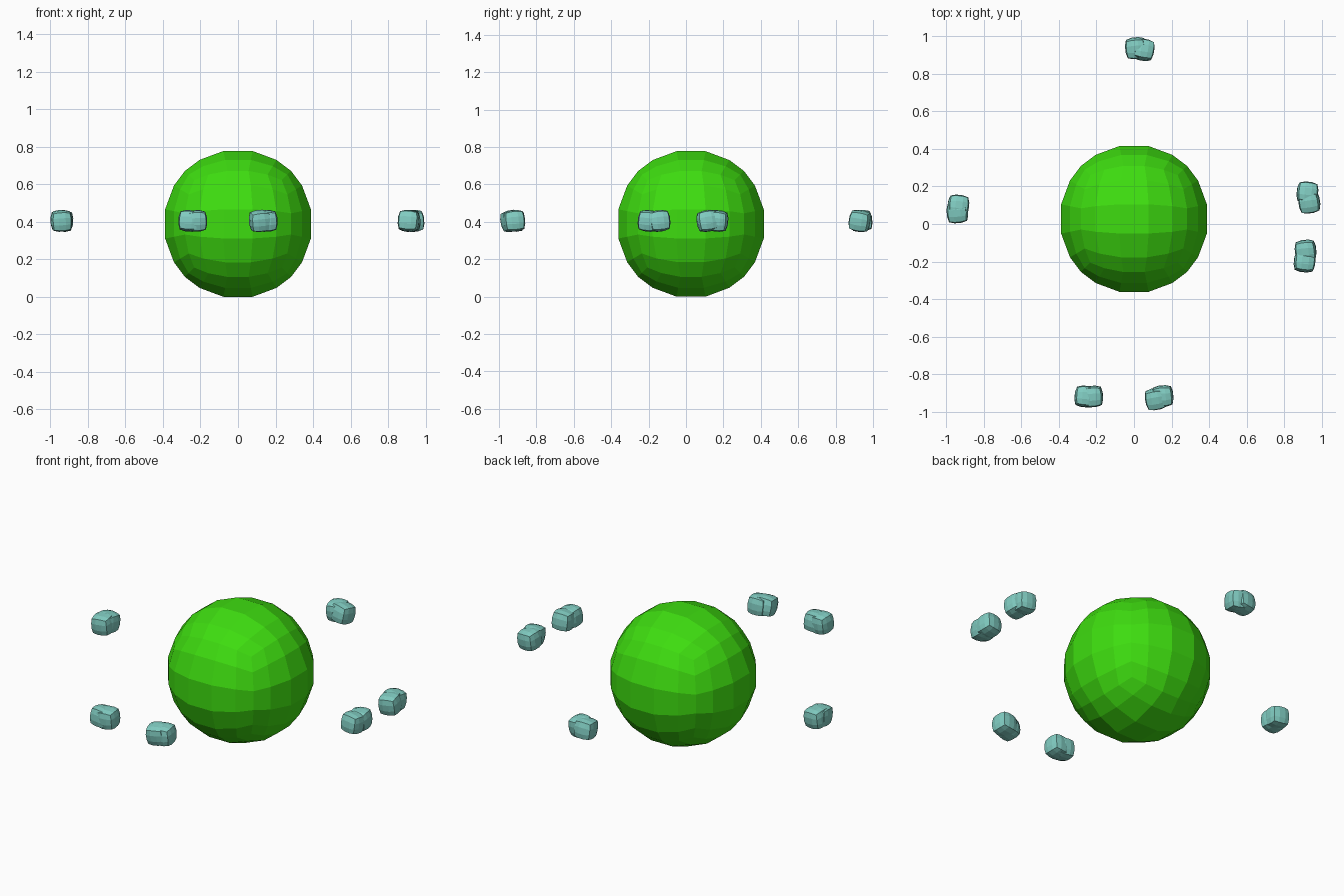
import bpy, bmesh, math
from mathutils import Vector, Matrix, Euler

if "Cube" in bpy.data.objects:
    bpy.data.objects.remove(bpy.data.objects["Cube"])


def make_material(name, rgb):
    m = bpy.data.materials.new(name)
    m.diffuse_color = (*rgb, 1.0)
    m.use_nodes = True
    m.node_tree.nodes["Principled BSDF"].inputs["Base Color"].default_value = m.diffuse_color
    return m


green = make_material("bright green", (0.048, 0.72, 0.005))
teal = make_material("pale teal", (0.22, 0.61, 0.54))


def round_cube(bm, cuts, radius, roundness, matrix):
    """Grid cube pushed towards a sphere by roundness (1 = full sphere)."""
    part = bmesh.new()
    bmesh.ops.create_cube(part, size=2.0)
    bmesh.ops.subdivide_edges(part, edges=part.edges[:], cuts=cuts, use_grid_fill=True)
    for v in part.verts:
        ball = v.co.normalized() * (1.0 if roundness == 1 else 1.1)
        v.co = matrix @ (v.co.lerp(ball, roundness) * radius)
    tmp = bpy.data.meshes.new("part")
    part.to_mesh(tmp)
    part.free()
    bm.from_mesh(tmp)
    bpy.data.meshes.remove(tmp)


def finish(name, bm, mat):
    mesh = bpy.data.meshes.new(name)
    bm.to_mesh(mesh)
    bm.free()
    mesh.materials.append(mat)
    obj = bpy.data.objects.new(name, mesh)
    bpy.context.collection.objects.link(obj)
    return obj


# Large central ball
bm = bmesh.new()
round_cube(bm, 4, 0.404, 1, Matrix.Translation((0, 0.027, 0.389)))
finish("central_ball", bm, green)

# Ring of small pellets, each two overlapping rounded cubes: (x, y, tilt in degrees)
pellets = {
    "back_pellet": [(0.010, 0.938, 6), (0.050, 0.929, -10)],
    "left_pellet": [(-0.942, 0.062, 5), (-0.937, 0.098, -6)],
    "right_back_pellet": [(0.935, 0.115, 8), (0.925, 0.168, -6)],
    "right_front_pellet": [(0.910, -0.200, -6), (0.915, -0.142, 6)],
    "front_left_pellet": [(-0.260, -0.920, -5), (-0.222, -0.920, 4)],
    "front_right_pellet": [(0.117, -0.933, 10), (0.153, -0.918, 5)],
}
for name, lobes in pellets.items():
    bm = bmesh.new()
    for x, y, tilt in lobes:
        t = math.radians(tilt)
        turn = Euler((t, -t * 0.6, t)).to_matrix().to_4x4()
        round_cube(bm, 2, 0.056, 0.6, Matrix.Translation((x, y, 0.405)) @ turn)
    finish(name, bm, teal)
